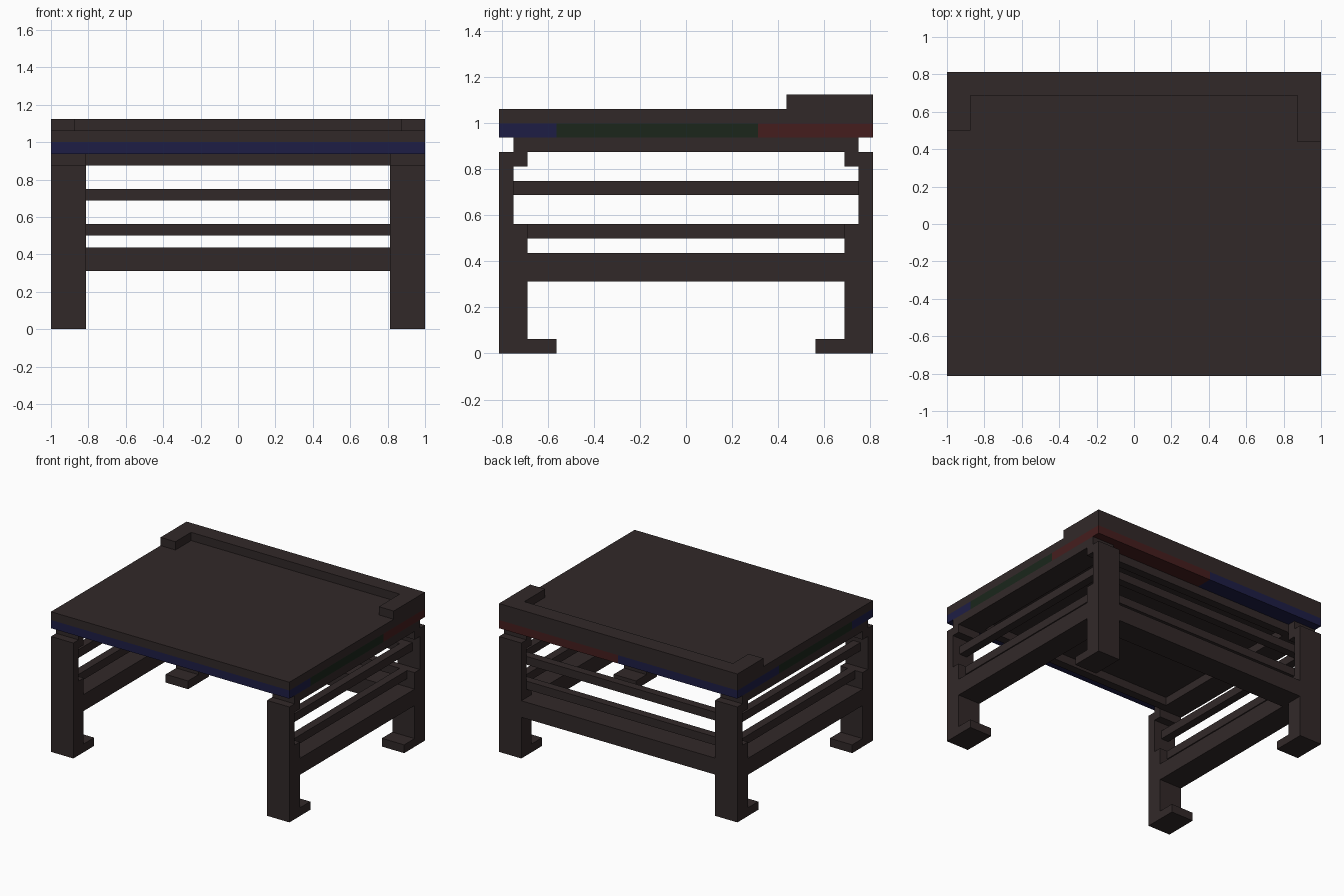
import bpy
import bmesh

if "Cube" in bpy.data.objects:
    bpy.data.objects.remove(bpy.data.objects["Cube"])


def material(name, rgb):
    m = bpy.data.materials.new(name)
    m.diffuse_color = (*rgb, 1.0)
    m.use_nodes = True
    m.node_tree.nodes["Principled BSDF"].inputs["Base Color"].default_value = m.diffuse_color
    return m


WOOD = material("dark_wood", (0.031, 0.0215, 0.0215))
BLUE = material("dark_blue", (0.0125, 0.0125, 0.06))
GREEN = material("dark_green", (0.0105, 0.0195, 0.011))
RED = material("dark_red", (0.06, 0.0125, 0.0125))

U = 1 / 16  # grid step of the design


def boxes(name, specs, mat=WOOD):
    """One object from boxes given as (x0, x1, y0, y1, z0, z1) in grid steps."""
    bm = bmesh.new()
    for x0, x1, y0, y1, z0, z1 in specs:
        verts = bmesh.ops.create_cube(bm, size=1)["verts"]
        for v in verts:
            v.co.x = U * (x1 if v.co.x > 0 else x0)
            v.co.y = U * (y1 if v.co.y > 0 else y0)
            v.co.z = U * (z1 if v.co.z > 0 else z0)
    mesh = bpy.data.meshes.new(name)
    bm.to_mesh(mesh)
    bm.free()
    mesh.materials.append(mat)
    ob = bpy.data.objects.new(name, mesh)
    bpy.context.collection.objects.link(ob)
    return ob


def flip(spec, sx, sy):
    x0, x1, y0, y1, z0, z1 = spec
    xs = sorted((sx * x0, sx * x1))
    ys = sorted((sy * y0, sy * y1))
    return (*xs, *ys, z0, z1)


# Tabletop board and the frame of aprons under it
boxes("tabletop", [(-16, 16, -13, 13, 16, 17)])
boxes("inner_panel", [(-13, 13, -11, 11, 15, 16)])
boxes("side_aprons", [flip((13, 16, -11, 11, 14, 15), s, 1) for s in (-1, 1)])
boxes("end_aprons", [flip((-13, 13, 10, 11, 14, 15), 1, s) for s in (-1, 1)])

# Coloured layer around the panel
boxes("front_blue_layer", [(-16, 16, -13, -11, 15, 16), (-16, -13, -11, -9, 15, 16),
                           (13, 16, -11, -9, 15, 16)], BLUE)
boxes("side_green_layer", [flip((13, 16, -9, 5, 15, 16), s, 1) for s in (-1, 1)], GREEN)
boxes("back_red_layer", [(0, 16, 11, 13, 15, 16), (13, 16, 5, 11, 15, 16)], RED)
boxes("back_blue_layer", [(-16, 0, 11, 13, 15, 16), (-16, -13, 5, 11, 15, 16)], BLUE)

# Raised rim along the back with one shorter and one longer arm
boxes("back_rim", [(-16, 16, 11, 13, 17, 18)])
boxes("left_rim_arm", [(-16, -14, 8, 11, 17, 18)])
boxes("right_rim_arm", [(14, 16, 7, 11, 17, 18)])

# Legs: thick lower post, thin upper post, foot and top bracket
leg = [
    (13, 16, 11, 13, 0, 9),
    (13, 16, 12, 13, 9, 14),
    (13, 16, 9, 11, 0, 1),
    (13, 16, 11, 12, 13, 15),
]
for sx, side in ((-1, "left"), (1, "right")):
    for sy, end in ((-1, "front"), (1, "back")):
        boxes(f"{end}_{side}_leg", [flip(s, sx, sy) for s in leg])

# Side rails: a wide lower rail and two slim upper rails
side_rails = [
    (13, 16, -11, 11, 5, 7),
    (14, 15, -11, 11, 8, 9),
    (14, 15, -12, 12, 11, 12),
]
for sx, side in ((-1, "left"), (1, "right")):
    boxes(f"{side}_rails", [flip(s, sx, 1) for s in side_rails])

# Back rails: the front stays open
boxes("back_rails", [
    (-13, 13, 10, 13, 5, 7),
    (-13, 13, 11, 12, 8, 9),
    (-14, 14, 11, 12, 11, 12),
])
